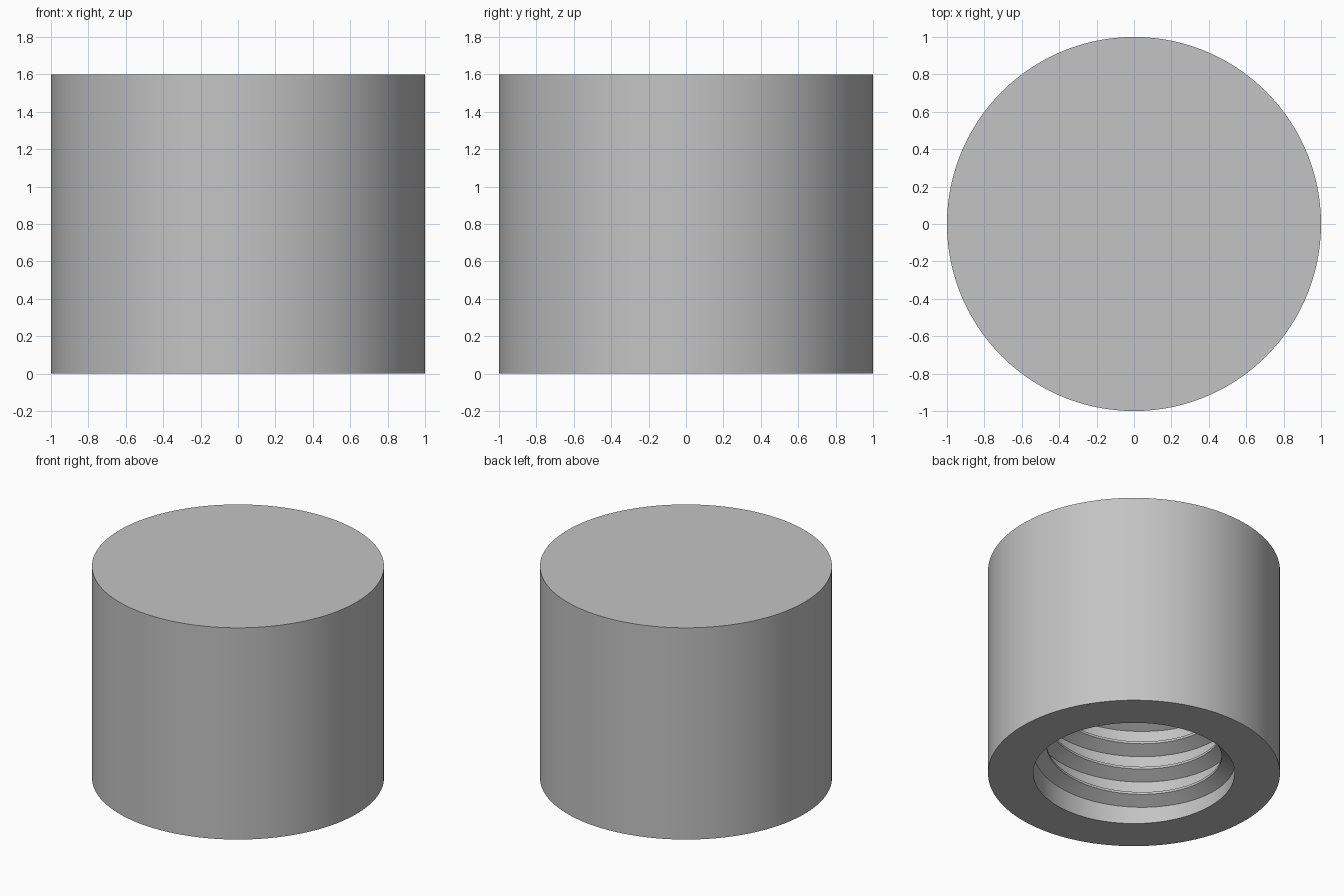
import bpy, bmesh
from math import cos, sin, pi, radians

if "Cube" in bpy.data.objects:
    bpy.data.objects.remove(bpy.data.objects["Cube"], do_unlink=True)

OUTER, BORE, HEIGHT, CEILING = 1.0, 0.69, 1.6, 1.3
PITCH, DEPTH, FLANK, CREST = 0.2, 0.09, 0.052, 0.018
SEGMENTS = 120

grey = bpy.data.materials.new("plain grey")
grey.use_nodes = True
colour = (0.55, 0.55, 0.55, 1)
grey.diffuse_color = colour
grey.node_tree.nodes["Principled BSDF"].inputs["Base Color"].default_value = colour


def finish(bm, name):
    mesh = bpy.data.meshes.new(name)
    bm.to_mesh(mesh)
    bm.free()
    mesh.materials.append(grey)
    obj = bpy.data.objects.new(name, mesh)
    bpy.context.collection.objects.link(obj)
    bpy.ops.object.select_all(action='DESELECT')
    obj.select_set(True)
    bpy.context.view_layer.objects.active = obj
    bpy.ops.object.shade_smooth_by_angle(angle=radians(20))
    return obj


# Cap body: solid top, cylindrical wall, blind bore open at the bottom
bm = bmesh.new()
rings = []
for r, z in ((OUTER, HEIGHT), (OUTER, 0), (BORE, 0), (BORE, CEILING)):
    rings.append([bm.verts.new((r * cos(2 * pi * i / SEGMENTS), r * sin(2 * pi * i / SEGMENTS), z))
                  for i in range(SEGMENTS)])
for a, b in zip(rings, rings[1:]):
    for i in range(SEGMENTS):
        j = (i + 1) % SEGMENTS
        bm.faces.new((a[i], b[i], b[j], a[j]))
bm.faces.new(rings[0])
bm.faces.new(rings[-1])
bmesh.ops.recalc_face_normals(bm, faces=bm.faces)
finish(bm, "cap_body")

# Internal right-handed thread: trapezoid swept along a helix, fading at both ends
bm = bmesh.new()
START = -10
TURNS = 5.75
steps = int(TURNS * SEGMENTS)
fade = SEGMENTS / 6
sections = []
for i in range(steps + 1):
    angle = radians(START) + 2 * pi * i / SEGMENTS
    base = PITCH * i / SEGMENTS - 0.005
    depth = DEPTH * min(1, i / fade, (steps - i) / fade)
    profile = ((BORE + 0.002, 0), (BORE - depth, FLANK),
               (BORE - depth, FLANK + CREST), (BORE + 0.002, 2 * FLANK + CREST))
    sections.append([bm.verts.new((r * cos(angle), r * sin(angle), max(0.001, base + z)))
                     for r, z in profile])
for a, b in zip(sections, sections[1:]):
    for k in range(4):
        n = (k + 1) % 4
        bm.faces.new((a[k], a[n], b[n], b[k]))
bm.faces.new(sections[0])
bm.faces.new(sections[-1])
bmesh.ops.recalc_face_normals(bm, faces=bm.faces)
finish(bm, "inner_thread")
